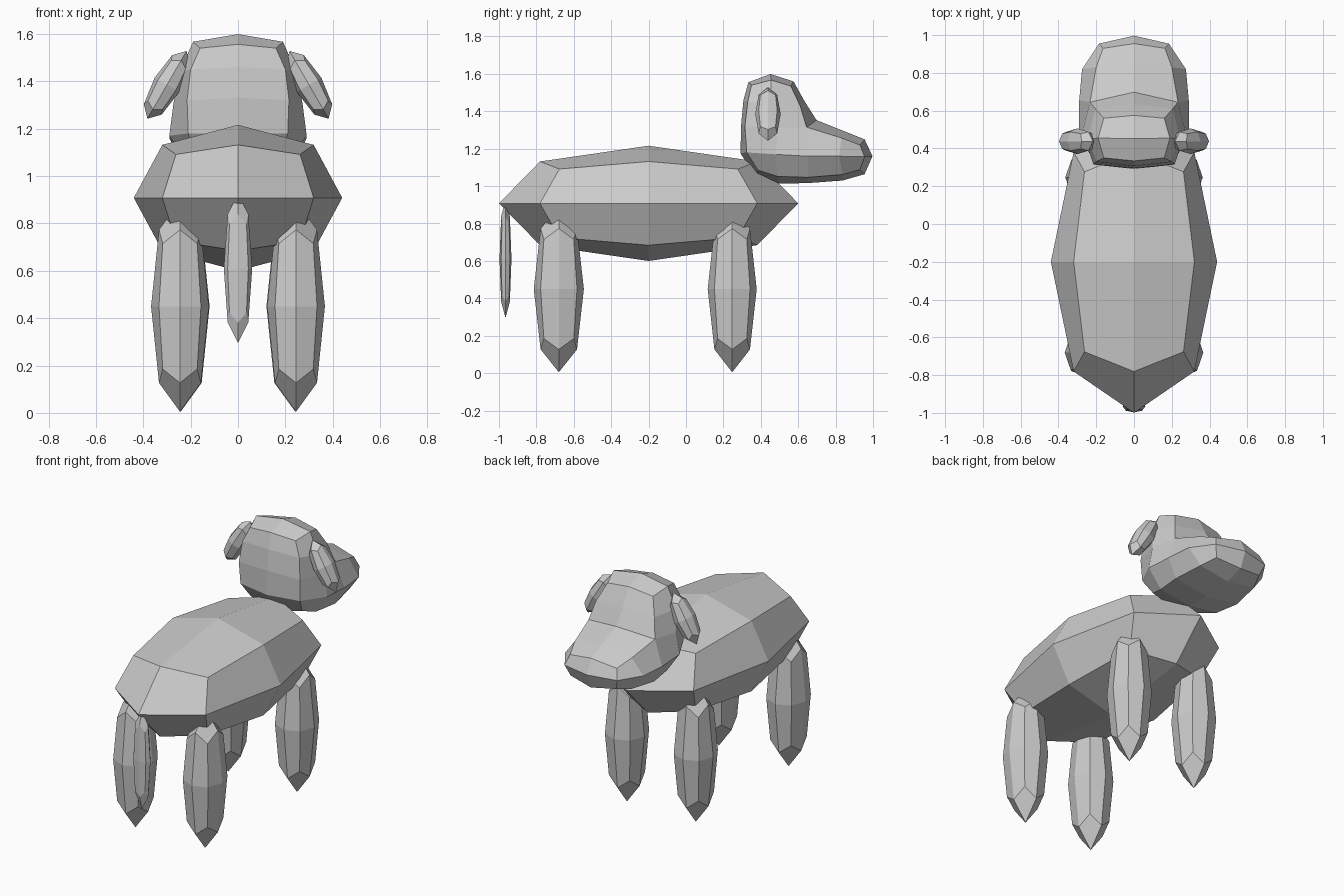
import bpy, bmesh, math

if "Cube" in bpy.data.objects:
    bpy.data.objects.remove(bpy.data.objects["Cube"])

grey = bpy.data.materials.new("plain grey")
grey.diffuse_color = (0.6, 0.6, 0.6, 1)
grey.use_nodes = True
grey.node_tree.nodes["Principled BSDF"].inputs["Base Color"].default_value = grey.diffuse_color

LIMIT = 0.8395  # share of a cube's half size that survives one level of subdivision


def rounded_block(name, centre, half, tilt=0.0):
    """Cube softened by one subdivision level, sized by its final half extents."""
    bm = bmesh.new()
    bmesh.ops.create_cube(bm, size=2)
    for v in bm.verts:
        v.co = [c * h / LIMIT for c, h in zip(v.co, half)]
    me = bpy.data.meshes.new(name)
    bm.to_mesh(me)
    bm.free()
    ob = bpy.data.objects.new(name, me)
    bpy.context.collection.objects.link(ob)
    ob.location = centre
    ob.rotation_euler.y = tilt
    me.materials.append(grey)
    mod = ob.modifiers.new("soften", 'SUBSURF')
    mod.levels = mod.render_levels = 1
    return ob


# Torso and hanging tail
rounded_block("body", (0, -0.2, 0.908), (0.44, 0.8, 0.308))
rounded_block("tail", (0, -0.965, 0.61), (0.06, 0.032, 0.315))

# Legs and ears, one per side
for side, s in (("left", -1), ("right", 1)):
    rounded_block("front_leg_" + side, (s * 0.242, 0.247, 0.45), (0.122, 0.131, 0.445))
    rounded_block("back_leg_" + side, (s * 0.245, -0.68, 0.45), (0.122, 0.134, 0.445))
    rounded_block("ear_" + side, (s * 0.30, 0.438, 1.385), (0.06, 0.068, 0.165),
                  tilt=-s * math.radians(30))

# Head outline: centre line (y, z), then cheek edge (y, z, x), clockwise from the nape
outline = [
    (0.375, 1.045, 0.385, 1.085, 0.18),   # 0 jaw back
    (0.291, 1.176, 0.325, 1.180, 0.21),
    (0.295, 1.330, 0.315, 1.320, 0.215),  # 2 nape
    (0.307, 1.460, 0.330, 1.450, 0.20),
    (0.334, 1.556, 0.350, 1.540, 0.16),   # 4 crown back
    (0.452, 1.599, 0.455, 1.567, 0.19),
    (0.575, 1.560, 0.560, 1.535, 0.16),   # 6 crown front
    (0.635, 1.452, 0.610, 1.430, 0.205),
    (0.698, 1.353, 0.645, 1.315, 0.233),  # 8 brow notch
    (0.830, 1.300, 0.830, 1.258, 0.20),
    (0.955, 1.250, 0.930, 1.220, 0.164),  # 10 nose top
    (0.997, 1.160, 0.955, 1.157, 0.185),
    (0.955, 1.064, 0.930, 1.088, 0.16),   # 12 nose bottom
    (0.837, 1.030, 0.835, 1.062, 0.20),
    (0.650, 1.016, 0.650, 1.047, 0.23),   # 14 jaw middle
    (0.500, 1.014, 0.490, 1.052, 0.21),
]
# Cheek points (x, y, z): lower, between, upper, jaw line, muzzle
cheek = [(0.29, 0.48, 1.17), (0.272, 0.49, 1.31), (0.245, 0.45, 1.44),
         (0.29, 0.655, 1.16), (0.275, 0.82, 1.16)]
LOW, MID, UP, JAW, MUZ = range(16, 21)
cheek_faces = [(0, 1, LOW, 15), (1, 2, MID, LOW), (LOW, MID, 8, JAW), (15, LOW, JAW, 14),
               (2, 3, UP, MID), (3, 4, 5, UP), (UP, 5, 6, 7), (MID, UP, 7, 8),
               (JAW, 8, 9, MUZ), (MUZ, 9, 10, 11), (13, MUZ, 11, 12), (14, JAW, MUZ, 13)]

bm = bmesh.new()
centre = [bm.verts.new((0, p[0], p[1])) for p in outline]
for s in (-1, 1):
    ring = [bm.verts.new((s * p[4], p[2], p[3])) for p in outline]
    ring += [bm.verts.new((s * x, y, z)) for x, y, z in cheek]
    for i in range(16):
        j = (i + 1) % 16
        bm.faces.new((centre[i], centre[j], ring[j], ring[i]))
    for f in cheek_faces:
        bm.faces.new([ring[i] for i in f])
bmesh.ops.recalc_face_normals(bm, faces=bm.faces)
me = bpy.data.meshes.new("head")
bm.to_mesh(me)
bm.free()
me.materials.append(grey)
bpy.context.collection.objects.link(bpy.data.objects.new("head", me))
